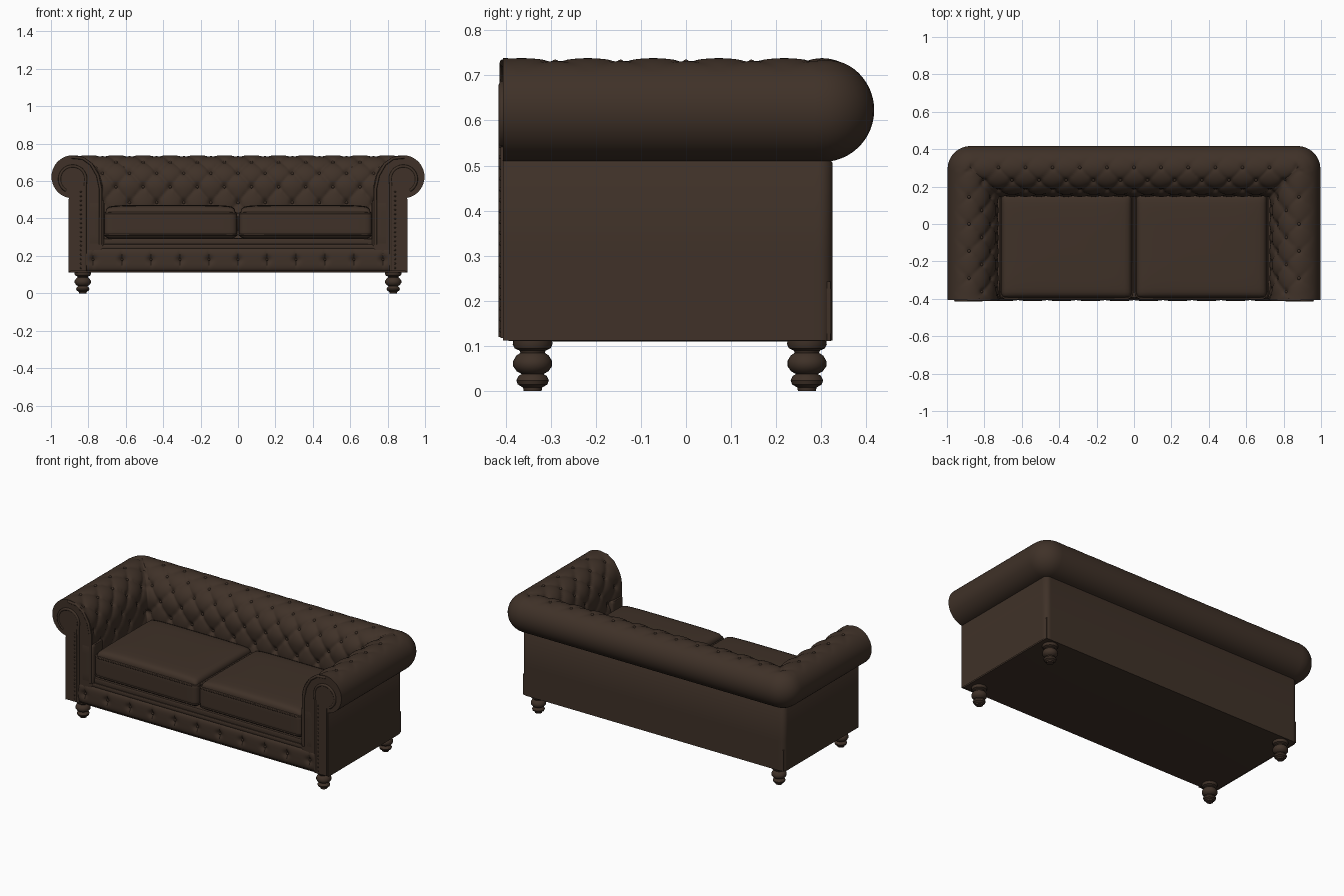
import bpy, bmesh, math
from mathutils import Vector

if "Cube" in bpy.data.objects:
    bpy.data.objects.remove(bpy.data.objects["Cube"])


def material(name, rgb):
    m = bpy.data.materials.new(name)
    m.use_nodes = True
    m.diffuse_color = (*rgb, 1)
    m.node_tree.nodes["Principled BSDF"].inputs["Base Color"].default_value = (*rgb, 1)
    return m


LEATHER = material("dark brown leather", (0.05, 0.031, 0.021))


def finish(name, bm, angle=40):
    bmesh.ops.recalc_face_normals(bm, faces=bm.faces)
    me = bpy.data.meshes.new(name)
    bm.to_mesh(me)
    bm.free()
    ob = bpy.data.objects.new(name, me)
    bpy.context.collection.objects.link(ob)
    me.materials.append(LEATHER)
    bpy.ops.object.select_all(action="DESELECT")
    ob.select_set(True)
    bpy.context.view_layer.objects.active = ob
    bpy.ops.object.shade_smooth_by_angle(angle=math.radians(angle))
    return ob


def skin(bm, rows, close=False):
    """Quads between rows of points; returns the vertex rows."""
    vs = [[bm.verts.new(p) for p in r] for r in rows]
    for a, b in zip(vs, vs[1:]):
        n = len(a)
        for i in range(n if close else n - 1):
            j = (i + 1) % n
            bm.faces.new((a[i], a[j], b[j], b[i]))
    return vs


def rounded_box(name, lo, hi, r, cuts=3, crown=0.0):
    bm = bmesh.new()
    bmesh.ops.create_cube(bm, size=2)
    bmesh.ops.subdivide_edges(bm, edges=bm.edges[:], cuts=cuts, use_grid_fill=True)
    lo, hi = Vector(lo), Vector(hi)
    mid, half = (lo + hi) / 2, (hi - lo) / 2
    for v in bm.verts:
        p = v.co.copy()
        # crowd the grid towards the edges so the rounding gets enough faces
        q = Vector([math.sin(c * math.pi / 2) * h for c, h in zip(p, half)])
        core = Vector([max(r - h, min(h - r, c)) for c, h in zip(q, half)])
        d = q - core
        if d.length > 1e-6:
            q = core + d.normalized() * r
        if p.z > 0:
            q.z += crown * p.z * ((1 - p.x ** 4) * (1 - p.y ** 4) - 0.5)
        v.co = mid + q
    return finish(name, bm)


def piping(name, points, radius, cyclic=False):
    cu = bpy.data.curves.new(name, "CURVE")
    cu.dimensions = "3D"
    cu.bevel_depth, cu.bevel_resolution = radius, 2
    sp = cu.splines.new("POLY")
    sp.points.add(len(points) - 1)
    for pt, co in zip(sp.points, points):
        pt.co = (*co, 1)
    sp.use_cyclic_u = cyclic
    ob = bpy.data.objects.new(name, cu)
    cu.materials.append(LEATHER)
    bpy.context.collection.objects.link(ob)


def add_button(bm, co, r):
    ret = bmesh.ops.create_icosphere(bm, subdivisions=2, radius=r)
    bmesh.ops.translate(bm, verts=ret["verts"], vec=co)


def smooth(a, b, x):
    t = max(0, min(1, (x - a) / (b - a)))
    return t * t * (3 - 2 * t)


# --- Arm and back section: o is the distance outward from the inner face ---
IX, IY, FRONT = 0.725, 0.145, -0.405
FLOOR, BOTTOM, BEND, TOP = 0.24, 0.112, 0.56, 0.738
CO, CR, BODY = 0.157, 0.115, 0.18
CZ = TOP - CR
DU, DV = 0.145, 0.085
STRAIGHT, BOW = BEND - FLOOR, 0.265
V0 = STRAIGHT + BOW


def section(v):
    """Point and outward normal on the tufted face, v measured upward."""
    if v < STRAIGHT:
        return 0, FLOOR + v, -1, 0
    a = (v - STRAIGHT) / BOW * math.pi / 2
    if a <= math.pi / 2:
        return CO * (1 - math.cos(a)), BEND + (TOP - BEND) * math.sin(a), -math.cos(a), math.sin(a)
    a = math.pi - math.pi / 2 - (v - V0) / CR
    return CO + CR * math.cos(a), CZ + CR * math.sin(a), math.cos(a), math.sin(a)


def tuft(u, v, fade):
    """Depth of the diamond creases and button dimples."""
    p, q = u / DU + (v - V0) / (2 * DV), u / DU - (v - V0) / (2 * DV)
    puff = abs(math.sin(math.pi * p) * math.sin(math.pi * q)) ** 0.5
    d2 = (p - round(p)) ** 2 + (q - round(q)) ** 2
    depth = 0.03 - 0.016 * smooth(0.42, 0.58, v)
    depth *= (1 - smooth(0.59, 0.68, v)) * fade
    return depth * (0.5 * (1 - puff) + 0.5 * math.exp(-d2 / 0.02))


def front_fade(y):
    return smooth(FRONT, FRONT + 0.05, y)


def ring(v, flat=None):
    """One strip running along the right arm, the back and the left arm."""
    o, z, no, nz = flat or section(v)
    r = 0.008 + max(0, o - CO)
    side, n_arm, n_cor, n_back = [], 70, 8, 110
    cx, cy = IX + o - r, IY + o - r

    def sink(u, fade):
        d = 0 if flat else tuft(u, v, fade)
        return d * no, z - d * nz
    for i in range(n_arm):
        y = FRONT + (cy - FRONT) * i / n_arm
        s, zz = sink(IX + IY - y, front_fade(y))
        side.append((IX + o - s, y, zz))
    for i in range(n_cor):
        a = i / n_cor * math.pi / 2
        s, zz = sink(IX + o, 1)
        side.append((cx + r * math.cos(a) - s, cy + r * math.sin(a) - s, zz))
    for i in range(n_back):
        x = cx * (1 - i / n_back)
        s, zz = sink(x, 1)
        side.append((x, IY + o - s, zz))
    s, zz = sink(0, 1)
    return side + [(0, IY + o - s, zz)] + [(-x, y, w) for x, y, w in reversed(side)]


bm = bmesh.new()
END = V0 + CR * math.radians(170)
rows = [ring(END * i / 95) for i in range(96)]
rows += [ring(0, (BODY, z, 1, 0)) for z in (0.505, 0.3, BOTTOM)]
strips = skin(bm, rows)
for e in (0, -1):
    bm.faces.new([r[e] for r in strips])
finish("tufted_arms_and_back", bm, 50)

# --- Buttons in the tufting ---
bm = bmesh.new()
for row in range(5):
    v = V0 - row * DV
    o, z, no, nz = section(v)
    shift = 0.5 * (row % 2)
    for k in range(-6, 7):
        u = (k + shift) * DU
        s = tuft(u, v, 1) - 0.002
        if abs(u) < IX + o - 0.02:
            add_button(bm, (u, IY + o - s * no, z - s * nz), 0.009)
        y = IX + IY - (k + 5 + shift) * DU
        if FRONT + 0.04 < y < IY + o - 0.02:
            for m in (-1, 1):
                add_button(bm, (m * (IX + o - s * no), y, z - s * nz), 0.009)
finish("tufting_buttons", bm)

# --- Scrolled facings on the arm fronts ---
HX, HZ, HR = 0.884, 0.61, 0.07
arc = [(HX + HR * math.cos(math.radians(a)), HZ + HR * math.sin(math.radians(a)))
       for a in range(205, -31, -12)]
scroll = arc + [(0.825, 0.52), (0.818, 0.42), (0.818, 0.118)]
outline = scroll + [(0.898, 0.118), (0.898, 0.5), (0.865, 0.545)]
# the scroll head opens outward, so its stem hangs from the inner side
outline = [(x, z) for x, z in outline]
band = [(0.735, 0.26), (0.735, 0.56), (0.75, 0.63), (0.785, 0.69), (0.83, 0.722), (0.89, 0.728)]
for m, label in ((1, "left"), (-1, "right")):
    stem = [(x, z) for x, z in scroll if x < HX - 0.03 or z > HZ - 0.04]
    bm = bmesh.new()
    lathe = [(HX + HR * math.cos(t * math.pi / 16), HZ + HR * math.sin(t * math.pi / 16)) for t in range(32)]
    for shape in (lathe, [(0.822, 0.118), (0.898, 0.118), (0.898, 0.56), (0.822, 0.6)]):
        v = skin(bm, [[(m * x, y, z) for x, z in shape] for y in (-0.39, -0.411)], True)
        bm.faces.new(v[1])
    finish(label + "_arm_facing", bm)
    edge = [(HX + HR * math.cos(math.radians(a)), HZ + HR * math.sin(math.radians(a)))
            for a in range(-130, -181, -10)]
    edge = [(HX + HR * math.cos(math.radians(a)), HZ + HR * math.sin(math.radians(a)))
            for a in range(-60, 186, 12)] + [(0.818, 0.57), (0.818, 0.12)]
    piping(label + "_scroll_piping", [(m * x, -0.407, z) for x, z in edge], 0.008)
    piping(label + "_arm_piping", [(m * x, -0.405, z) for x, z in band], 0.008)
    # nail heads down the facing
    bm = bmesh.new()
    for i in range(18):
        add_button(bm, (m * 0.84, -0.41, 0.135 + i * 0.024), 0.005)
    finish(label + "_nail_heads", bm)
    rounded_box(label + "_inner_post", (min(m * 0.715, m * 0.815), -0.405, 0.25),
                (max(m * 0.715, m * 0.815), -0.3, 0.5), 0.012, 5)

# --- Base, stepped seat deck and buttoned front rail ---
rounded_box("base", (-0.9, -0.395, 0.11), (0.9, 0.322, 0.245), 0.004)
rounded_box("seat_deck_lower", (-0.79, -0.402, 0.235), (0.79, 0.2, 0.265), 0.01, 5)
rounded_box("seat_deck_upper", (-0.74, -0.395, 0.255), (0.74, 0.2, 0.295), 0.01, 5)

SPACE, RAIL_Z = 0.155, 0.18
bm = bmesh.new()
rows = []
for j in range(19):
    t = -1 + 2 * j / 18
    row = []
    for i in range(201):
        x = -0.815 + 1.63 * i / 200
        k = x / SPACE - round(x / SPACE)
        dimple = math.exp(-(k * k * 60 + t * t * 12)) + 0.4 * math.exp(-k * k * 500) * (1 - t * t)
        y = -0.385 - 0.026 * (1 - t ** 4) ** 0.5 + 0.014 * dimple
        row.append((x, y, RAIL_Z + 0.066 * t))
    rows.append(row)
skin(bm, rows)
for k in range(-5, 6):
    add_button(bm, (k * SPACE, -0.397, RAIL_Z), 0.007)
finish("front_rail", bm)

# --- Two seat cushions with welted edges ---
for m, label in ((1, "left"), (-1, "right")):
    a, b = sorted((m * 0.004, m * 0.718))
    rounded_box(label + "_seat_cushion", (a, -0.402, 0.292), (b, 0.17, 0.458), 0.035, 23, 0.03)
    for z, part in ((0.428, "top"), (0.312, "bottom")):
        loop = [(a + 0.03, -0.4), (b - 0.03, -0.4), (b - 0.008, -0.385), (b - 0.003, -0.36),
                (b - 0.003, 0.16), (a + 0.003, 0.16), (a + 0.003, -0.36), (a + 0.008, -0.385)]
        piping(label + "_cushion_" + part + "_welt", [(x, y, z) for x, y in loop], 0.005, True)

# --- Turned bun feet ---
turning = [(0.02, 0), (0.021, 0.008), (0.033, 0.015), (0.036, 0.024), (0.031, 0.034), (0.024, 0.038),
           (0.035, 0.044), (0.043, 0.055), (0.043, 0.067), (0.036, 0.079), (0.027, 0.085),
           (0.029, 0.09), (0.04, 0.095), (0.044, 0.104), (0.043, 0.115)]
for x, side in ((0.83, "left"), (-0.83, "right")):
    for y, end in ((-0.34, "front"), (0.268, "back")):
        bm = bmesh.new()
        v = skin(bm, [[(x + r * math.cos(i * math.pi / 12), y + r * math.sin(i * math.pi / 12), z)
                       for i in range(24)] for r, z in turning], True)
        bm.faces.new(v[0])
        bm.faces.new(v[-1])
        finish(end + "_" + side + "_foot", bm)
